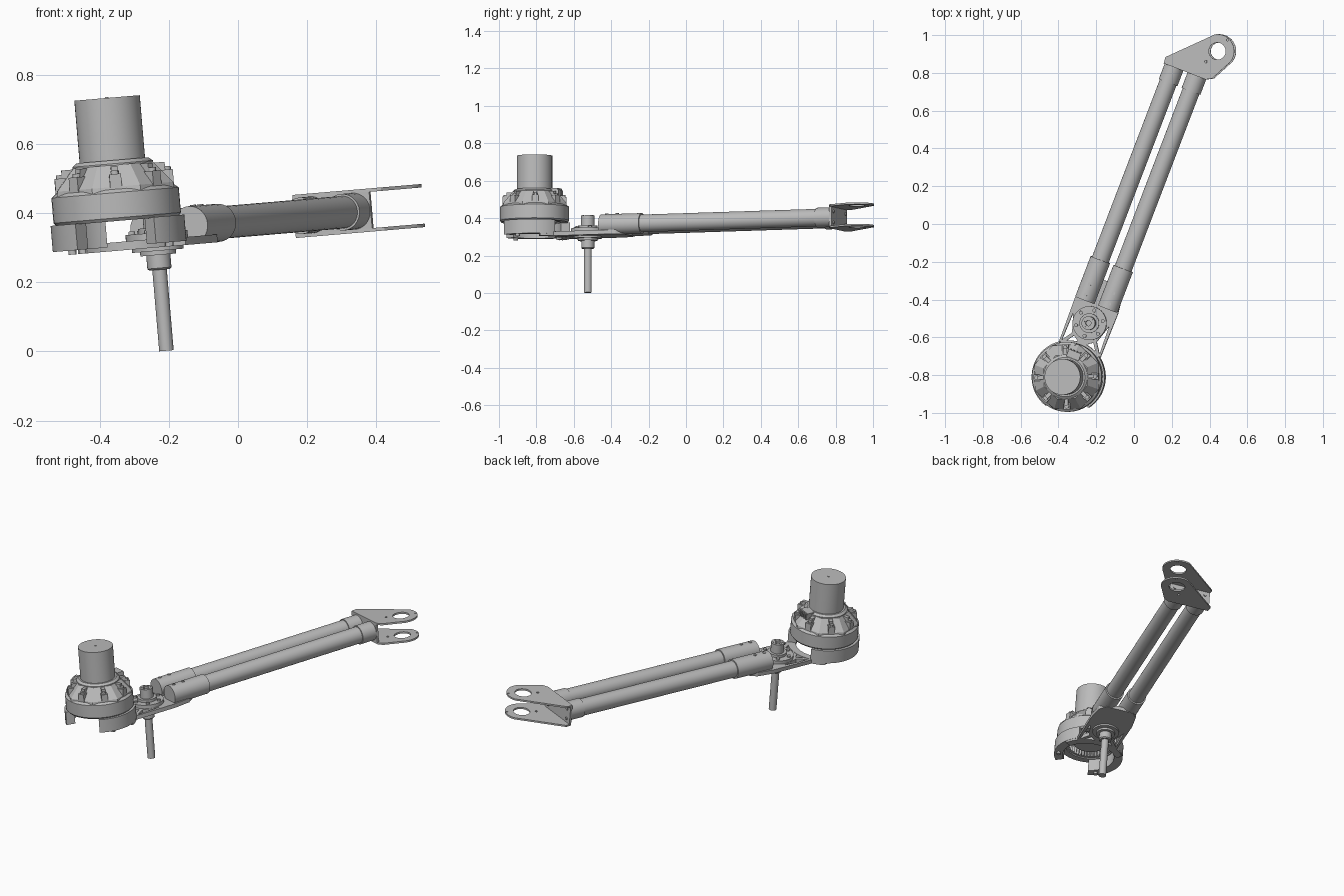
import bpy, bmesh
from math import sin, cos, pi, radians
from mathutils import Matrix, Vector

cube = bpy.data.objects.get("Cube")
if cube:
    bpy.data.objects.remove(cube)

grey = bpy.data.materials.new("machined grey")
grey.use_nodes = True
grey.diffuse_color = (0.5, 0.5, 0.5, 1)
grey.node_tree.nodes["Principled BSDF"].inputs["Base Color"].default_value = (0.5, 0.5, 0.5, 1)

# Arm frame: origin on the shaft axis, y along the arm, whole assembly slightly tilted
FRAME = (Matrix.Translation((-0.207, -0.525, 0.002))
         @ Matrix.Rotation(radians(-4.86), 4, 'Y') @ Matrix.Rotation(radians(-21), 4, 'Z'))
MOTOR = Vector((0, -0.305, 0))


def finish(ob, angle=30):
    ob.matrix_world = FRAME
    ob.data.materials.clear()
    ob.data.materials.append(grey)
    bpy.ops.object.select_all(action='DESELECT')
    ob.select_set(True)
    bpy.context.view_layer.objects.active = ob
    bpy.ops.object.shade_smooth_by_angle(angle=radians(angle))
    return ob


def from_bmesh(name, bm):
    bmesh.ops.recalc_face_normals(bm, faces=bm.faces)
    me = bpy.data.meshes.new(name)
    bm.to_mesh(me)
    bm.free()
    ob = bpy.data.objects.new(name, me)
    bpy.context.collection.objects.link(ob)
    return finish(ob)


def arc(cx, cy, r, a0=0, a1=360, n=40):
    """Points on an arc; a full turn leaves out the repeated end point."""
    last = n if abs(a1 - a0) == 360 else n - 1
    angles = [radians(a0 + (a1 - a0) * i / last) for i in range(n)]
    return [(cx + r * cos(t), cy + r * sin(t)) for t in angles]


def plate(name, loops, z0, z1):
    """Flat outline with holes, extruded between two heights."""
    cu = bpy.data.curves.new(name, 'CURVE')
    cu.dimensions = '2D'
    cu.fill_mode = 'BOTH'
    cu.extrude = (z1 - z0) / 2
    for pts in loops:
        sp = cu.splines.new('POLY')
        sp.points.add(len(pts) - 1)
        for p, (x, y) in zip(sp.points, pts):
            p.co = (x, y, 0, 1)
        sp.use_cyclic_u = True
    ob = bpy.data.objects.new(name, cu)
    bpy.context.collection.objects.link(ob)
    bpy.ops.object.select_all(action='DESELECT')
    ob.select_set(True)
    bpy.context.view_layer.objects.active = ob
    bpy.ops.object.convert(target='MESH')
    ob = bpy.context.object
    ob.data.transform(Matrix.Translation((0, 0, (z0 + z1) / 2)))
    return finish(ob)


def lathe(name, profile, centre=(0, 0, 0), axis='Z', n=48):
    """Revolve (radius, height) points about the z or y axis."""
    bm = bmesh.new()
    rings = []
    for r, h in profile:
        if r == 0:
            rings.append([bm.verts.new((0, 0, h))] * n)
        else:
            rings.append([bm.verts.new((x, y, h)) for x, y in arc(0, 0, r, n=n)])
    for low, high in zip(rings, rings[1:]):
        for i in range(n):
            j = (i + 1) % n
            quad = list(dict.fromkeys((low[i], low[j], high[j], high[i])))
            if len(quad) > 2:
                bm.faces.new(quad)
    if axis == 'Y':
        bmesh.ops.rotate(bm, verts=bm.verts, matrix=Matrix.Rotation(-pi / 2, 3, 'X'))
    bmesh.ops.translate(bm, verts=bm.verts, vec=centre)
    return from_bmesh(name, bm)


def cylinder(name, r, h0, h1, centre=(0, 0, 0), axis='Z', n=32):
    return lathe(name, [(0, h0), (r, h0), (r, h1), (0, h1)], centre, axis, n)


def box(name, size, centre, turn=0, pivot=Vector((0, 0, 0))):
    bm = bmesh.new()
    bmesh.ops.create_cube(bm, size=1)
    m = (Matrix.Translation(pivot) @ Matrix.Rotation(turn, 4, 'Z')
         @ Matrix.Translation(centre) @ Matrix.Diagonal((*size, 1)))
    bm.transform(m)
    return from_bmesh(name, bm)


# Twin tubes with end collars and clamp bolts
for side, s in (("right", -1), ("left", 1)):
    c = (0.065 * s, 0, 0.356)
    cylinder(side + "_tube", 0.047, 0.3, 1.38, c, 'Y')
    cylinder(side + "_near_collar", 0.055, 0.105, 0.335, c, 'Y')
    cylinder(side + "_far_collar", 0.053, 1.34, 1.432, c, 'Y')
    for v in (0.135, 0.195):
        cylinder(side + "_collar_bolt", 0.009, 0.38, 0.414, (0.068 * s, v, 0), n=12)

# Fork: two lugged plates joined by a cross web
lug = (0.124, 1.59)
outline = ([(-0.122, 1.462), (-0.118, 1.428), (0.12, 1.428), (0.15, 1.445)]
           + arc(*lug, 0.09, -35, 118, 32))
holes = [arc(*lug, 0.045), arc(0.088, 1.517, 0.007, n=12), arc(0.154, 1.665, 0.005, n=12)]
for name, z in (("lower", 0.293), ("upper", 0.408)):
    plate(name + "_fork_plate", [outline] + holes, z, z + 0.01)
box("fork_web", (0.238, 0.012, 0.12), (0, 1.434, 0.355))
for x in (-0.09, 0.09):
    for z in (0.325, 0.385):
        cylinder("web_bolt", 0.008, 1.436, 1.446, (x, 0, z), 'Y', 12)

# Base plate with lightening slots, running into the motor ring
cx, cy = MOTOR.xy
base = ([(-0.118, -0.15), (-0.122, 0.1), (-0.11, 0.2), (-0.08, 0.24), (0.08, 0.24),
         (0.11, 0.2), (0.122, 0.1), (0.118, -0.15)] + arc(cx, cy, 0.15, 50, 130, 20))
slots = [[(s * 0.107, -0.135), (s * 0.102, 0.02), (s * 0.07, -0.08)] for s in (-1, 1)]
slots += [[(s * 0.095, -0.15), (s * 0.055, -0.09), (s * 0.015, -0.12)] for s in (-1, 1)]
plate("base_plate", [base] + slots, 0.3, 0.323)
plate("motor_ring", [arc(cx, cy, 0.193, 30, 150) + arc(cx, cy, 0.152, 150, 30)], 0.3, 0.325)

# Curved arms that carry the motor, open at the front
for name, a0, a1 in (("right_arm", 125, 252), ("left_arm", -36, 55)):
    plate(name, [arc(cx, cy, 0.194, a0, a1) + arc(cx, cy, 0.145, a1, a0)], 0.312, 0.388)
    for t in (a0 + 25, a1 - 15):
        x, y = arc(cx, cy, 0.17, t, t + 1, 2)[0]
        cylinder(name + "_bolt", 0.012, 0.3, 0.32, (x, y, 0), n=12)

# Shaft with stepped coupling, bearing flange and hub
lathe("shaft", [(0, 0), (0.021, 0), (0.021, 0.235), (0.03, 0.235), (0.035, 0.24), (0.035, 0.278),
                (0.052, 0.278), (0.052, 0.29), (0.075, 0.29), (0.075, 0.305), (0, 0.305)])
lathe("hub", [(0, 0.32), (0.09, 0.32), (0.09, 0.343), (0.052, 0.343), (0.052, 0.358),
              (0.036, 0.358), (0.036, 0.412), (0.014, 0.412), (0.014, 0.39), (0, 0.39)])
for x, y in arc(0, 0, 0.072, 30, 390, 6):
    cylinder("flange_bolt", 0.01, 0.34, 0.352, (x, y, 0), n=12)
for x, y in arc(0, 0, 0.025, n=6):
    cylinder("hub_screw", 0.005, 0.41, 0.415, (x, y, 0), n=8)

# Motor housing: hollow round skirt, eight-sided shoulder, flange and can
lathe("motor_skirt", [(0.13, 0.43), (0.14, 0.386), (0.178, 0.386), (0.185, 0.395),
                      (0.185, 0.468), (0.172, 0.478), (0, 0.478)], MOTOR)
lathe("motor_shoulder", [(0, 0.46), (0.185, 0.46), (0.182, 0.485), (0.125, 0.548), (0, 0.548)],
      MOTOR, n=8)
lathe("motor_flange", [(0, 0.54), (0.117, 0.54), (0.117, 0.552), (0.104, 0.562), (0, 0.562)], MOTOR)
lathe("motor_can", [(0, 0.555), (0.095, 0.555), (0.095, 0.743), (0, 0.743)], MOTOR)
cylinder("can_centre_mark", 0.005, 0.743, 0.746, MOTOR, n=12)

# Ring gear visible from below
teeth = 48
gear = [(cx + r * cos(t), cy + r * sin(t)) for i in range(teeth * 2)
        for t, r in [(pi * i / teeth, 0.118 if i % 2 else 0.128)]]
plate("ring_gear", [arc(cx, cy, 0.145), gear], 0.392, 0.43)
cylinder("gear_carrier", 0.09, 0.4, 0.47, MOTOR)

# Clamp lugs with bolts around the housing
for k in range(8):
    t = pi / 8 + k * pi / 4
    box("clamp_lug", (0.035, 0.034, 0.1), (0.154, 0, 0.472), t, MOTOR)
    box("clamp_rib", (0.05, 0.02, 0.06), (0.125, 0, 0.515), t, MOTOR)
    x, y = 0.155 * cos(t), 0.155 * sin(t)
    cylinder("lug_bolt", 0.012, 0.515, 0.532, MOTOR + Vector((x, y, 0)), n=12)

# Cable connector fins behind the can
box("connector_tab", (0.07, 0.04, 0.008), (0, -0.18, 0.56))
for i in range(4):
    box("connector_fin", (0.008, 0.05, 0.03), (-0.027 + 0.018 * i, -0.18, 0.54))
